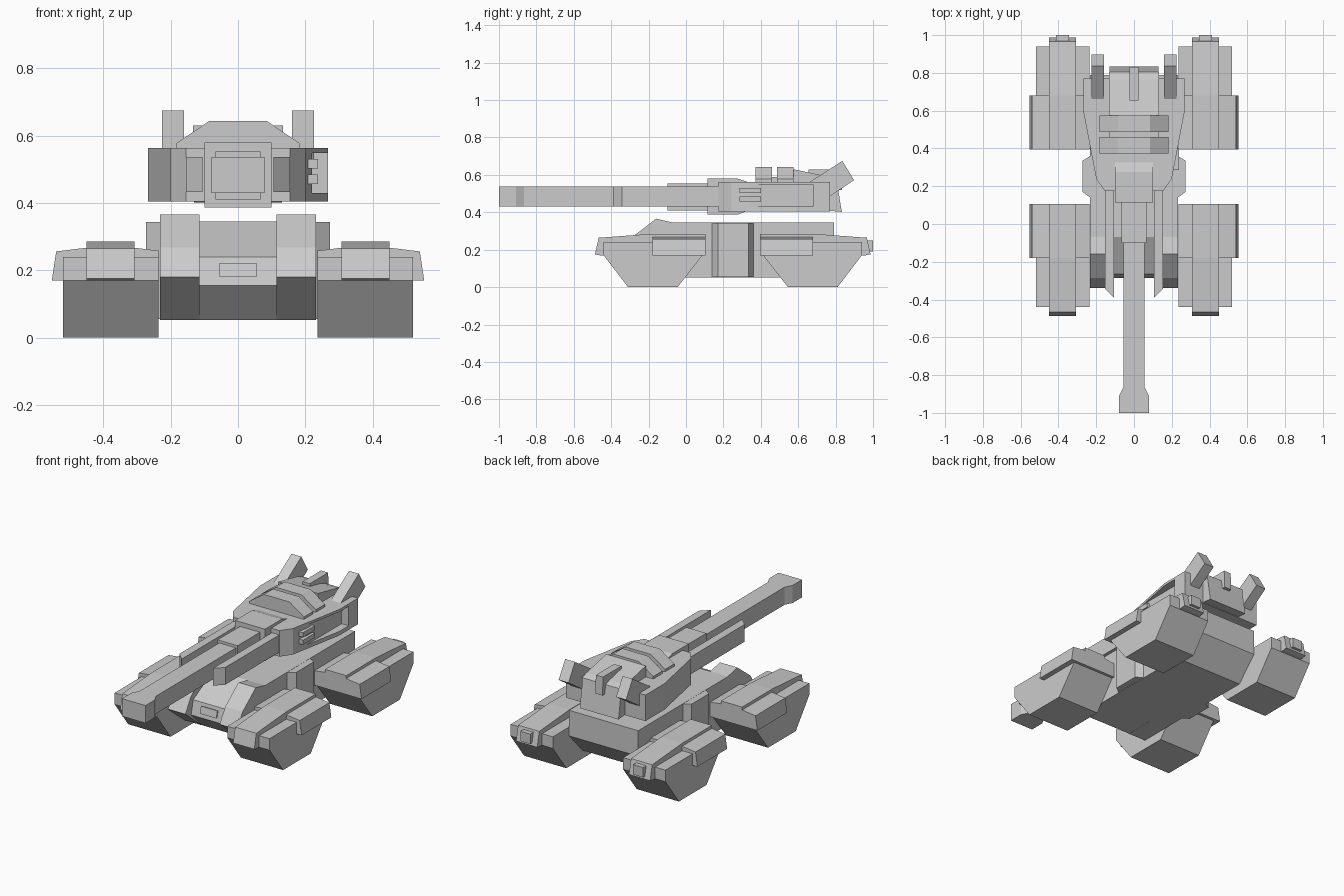
import bpy, bmesh

old = bpy.data.objects.get("Cube")
if old:
    bpy.data.objects.remove(old, do_unlink=True)

GREY = (0.6, 0.6, 0.6, 1.0)
mat = bpy.data.materials.new("armour grey")
mat.use_nodes = True
mat.diffuse_color = GREY
bsdf = mat.node_tree.nodes["Principled BSDF"]
bsdf.inputs["Base Color"].default_value = GREY
bsdf.inputs["Roughness"].default_value = 0.7


def prism(name, pts, axis, a, b):
    """Extrude a 2D profile along an axis: x uses (y,z), y uses (x,z), z uses (x,y)."""
    place = {"x": lambda p, t: (t, p[0], p[1]),
             "y": lambda p, t: (p[0], t, p[1]),
             "z": lambda p, t: (p[0], p[1], t)}[axis]
    bm = bmesh.new()
    lo = [bm.verts.new(place(p, a)) for p in pts]
    hi = [bm.verts.new(place(p, b)) for p in pts]
    bm.faces.new(lo)
    bm.faces.new(hi)
    n = len(pts)
    for i in range(n):
        j = (i + 1) % n
        bm.faces.new((lo[i], lo[j], hi[j], hi[i]))
    bmesh.ops.recalc_face_normals(bm, faces=bm.faces)
    me = bpy.data.meshes.new(name)
    bm.to_mesh(me)
    bm.free()
    me.materials.append(mat)
    ob = bpy.data.objects.new(name, me)
    bpy.context.collection.objects.link(ob)
    return ob


def box(name, x, y, z):
    return prism(name, [(x[0], y[0]), (x[1], y[0]), (x[1], y[1]), (x[0], y[1])], "z", *z)


def symmetric(half):
    """Close a half outline by mirroring its first coordinate."""
    return half + [(-u, v) for u, v in reversed(half)]


# Four track pods, mirrored left/right and front/rear
MID = 0.25
for end, fy in (("front", lambda y: y), ("rear", lambda y: 2 * MID - y)):
    for side, s in (("left", 1), ("right", -1)):
        tag = f"{end}_{side}"
        body = [(-0.44, 0.24), (-0.44, 0.17), (-0.31, 0), (-0.045, 0),
                (0.088, 0.17), (0.088, 0.24)]
        prism(f"track_pod_{tag}", [(fy(y), z) for y, z in body], "x", s * 0.236, s * 0.52)
        # Wide fender with sloping shoulders
        fender = [(0.236, 0.17), (0.553, 0.17), (0.54, 0.256), (0.45, 0.267),
                  (0.308, 0.267), (0.236, 0.258)]
        prism(f"fender_{tag}", [(s * x, z) for x, z in fender], "y", fy(-0.18), fy(0.105))
        # Raised central ridge running out to the nose
        ridge = [(-0.46, 0.17), (-0.487, 0.175), (-0.467, 0.264), (-0.18, 0.285),
                 (0.105, 0.285), (0.105, 0.17)]
        prism(f"ridge_{tag}", [(fy(y), z) for y, z in ridge], "x", s * 0.308, s * 0.45)

for side, s in (("left", 1), ("right", -1)):
    # Rear lamps
    box(f"rear_lamp_{side}", (s * 0.345, s * 0.412), (0.96, 1.0), (0.19, 0.25))
    # Front horns of the hull
    horn = [(0.0, 0.345), (-0.07, 0.345), (-0.16, 0.366), (-0.287, 0.268),
            (-0.34, 0.18), (-0.18, 0.052), (0.0, 0.052)]
    prism(f"hull_horn_{side}", horn, "x", s * 0.115, s * 0.232)

# Hull body with bulged middle
hull = [(0.0, 0.052), (0.66, 0.052), (0.79, 0.19), (0.79, 0.345), (0.0, 0.345)]
prism("hull_body", hull, "x", -0.232, 0.232)
bulge = [(0.232, 0.14), (0.273, 0.17), (0.273, 0.335), (0.232, 0.36)]
prism("hull_bulge", symmetric(bulge), "z", 0.055, 0.344)
nose = [(0.0, 0.345), (-0.07, 0.345), (-0.265, 0.24), (-0.285, 0.155),
        (-0.18, 0.053), (0.0, 0.053)]
prism("hull_nose", nose, "x", -0.116, 0.116)
hatch = [(-0.27, 0.22), (-0.277, 0.222), (-0.287, 0.18), (-0.27, 0.18)]
prism("nose_plate", hatch, "x", -0.055, 0.055)

# Turret shell
shell = [(0.155, 0.175), (0.2, 0.24), (0.267, 0.59), (0.267, 0.77)]
turret = prism("turret", symmetric(shell), "z", 0.405, 0.563)

# Launcher pocket on the left side
cutter = box("pocket_cutter", (0.22, 0.32), (0.34, 0.68), (0.43, 0.548))
cutter.hide_render = True
cutter.hide_set(True)
mod = turret.modifiers.new("pocket", "BOOLEAN")
mod.operation = "DIFFERENCE"
mod.solver = "EXACT"
mod.object = cutter
for i, z in enumerate((0.457, 0.502)):
    box(f"launcher_tube_{i + 1}", (0.205, 0.237), (0.285, 0.4), (z, z + 0.028))

# Gun mantlet, sleeve and barrel
mantlet = [(0.115, 0.387), (0.115, 0.58), (0.275, 0.58), (0.335, 0.56),
           (0.335, 0.41), (0.275, 0.387)]
prism("mantlet", mantlet, "x", -0.1, 0.1)
box("barrel_sleeve", (-0.067, 0.067), (-0.1, 0.13), (0.41, 0.553))
barrel = [(0.079, -1.0), (0.079, -0.91), (0.056, -0.865), (0.056, 0.0)]
prism("gun_barrel", symmetric(barrel), "z", 0.43, 0.537)

# Turret roof: two arched bands, rear deck, rear plate and fin
arch = [(0.182, 0.555), (0.182, 0.578), (0.086, 0.643)]
for i, y in enumerate((0.372, 0.486)):
    prism(f"roof_band_{i + 1}", symmetric(arch), "y", y, y + 0.088)
box("roof_core", (-0.13, 0.13), (0.4, 0.6), (0.55, 0.59))
deck = [(0.575, 0.55), (0.575, 0.63), (0.765, 0.59), (0.805, 0.575), (0.805, 0.55)]
prism("rear_deck", deck, "x", -0.133, 0.133)
rear = [(0.75, 0.41), (0.75, 0.575), (0.805, 0.575), (0.833, 0.402)]
prism("rear_plate", rear, "x", -0.13, 0.13)
fin = [(0.655, 0.58), (0.655, 0.63), (0.83, 0.63), (0.835, 0.52), (0.78, 0.52)]
prism("rear_fin", fin, "x", -0.024, 0.024)

for side, s in (("left", 1), ("right", -1)):
    # Side rails beside the barrel with angled tips
    rail = [(0.105, 0.2), (0.105, -0.39), (0.154, -0.342), (0.154, 0.2)]
    prism(f"side_rail_{side}", [(s * x, y) for x, y in rail], "z", 0.432, 0.537)
    # Tilted winglets at the rear
    wing = [(0.836, 0.675), (0.898, 0.572), (0.715, 0.45), (0.65, 0.555)]
    prism(f"winglet_{side}", wing, "x", s * 0.16, s * 0.226)
